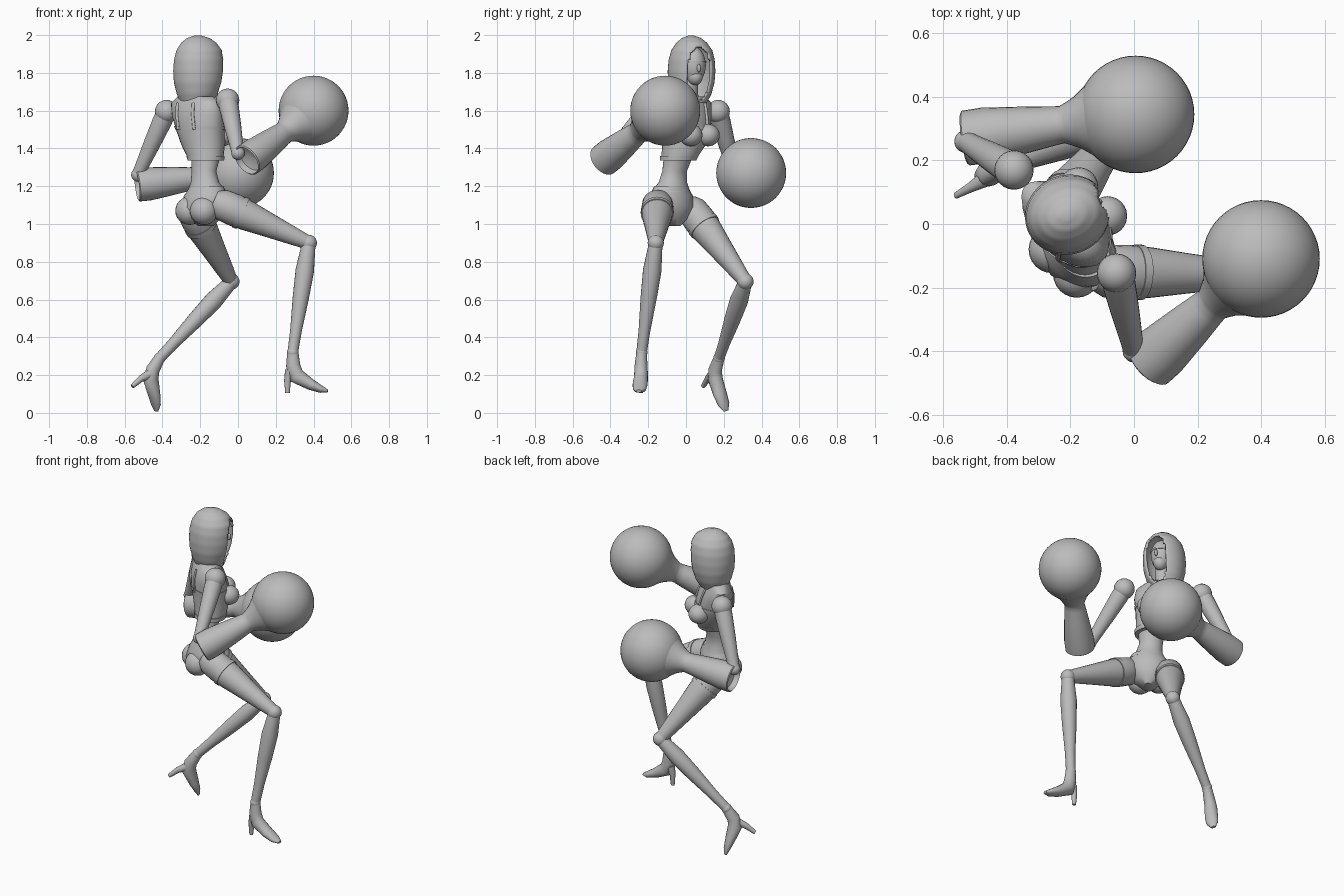
import bpy, bmesh, math
from mathutils import Vector as V

cube = bpy.data.objects.get("Cube")
if cube:
    bpy.data.objects.remove(cube)

grey = bpy.data.materials.new("plain_grey")
grey.use_nodes = True
grey.diffuse_color = (0.5, 0.5, 0.5, 1)
grey.node_tree.nodes["Principled BSDF"].inputs["Base Color"].default_value = (0.5, 0.5, 0.5, 1)

UP = V((0, 0, 1))
FRONT = V((0.7, 0.7, 0))       # direction the chest faces
SIDE = V((0.7, -0.7, 0))       # body left
FACE = V((math.cos(0.38), math.sin(0.38), 0))
FACE_SIDE = FACE.cross(UP)


def finish(name, bm, angle=45):
    bmesh.ops.recalc_face_normals(bm, faces=bm.faces)
    me = bpy.data.meshes.new(name)
    bm.to_mesh(me)
    bm.free()
    me.materials.append(grey)
    me.shade_smooth()
    me.set_sharp_from_angle(angle=math.radians(angle))
    ob = bpy.data.objects.new(name, me)
    bpy.context.collection.objects.link(ob)
    return ob


def loft(name, points, radii, side=None, axis=None, n=20, caps=True, keep=None):
    """Skin elliptical rings along a path; radii are numbers or (side, depth)."""
    bm = bmesh.new()
    pts = [V(p) for p in points]
    rings = []
    for i, p in enumerate(pts):
        t = axis or (pts[min(i + 1, len(pts) - 1)] - pts[max(i - 1, 0)])
        t = t.normalized()
        s = side or (UP if abs(t.z) < 0.8 else V((1, 0, 0)))
        s = (s - t * s.dot(t)).normalized()
        d = t.cross(s)
        a, b = radii[i] if isinstance(radii[i], tuple) else (radii[i], radii[i])
        rings.append([bm.verts.new(p + s * a * math.cos(k * math.tau / n)
                                   + d * b * math.sin(k * math.tau / n)) for k in range(n)])
    for r, q in zip(rings, rings[1:]):
        for k in range(n):
            bm.faces.new((r[k], r[(k + 1) % n], q[(k + 1) % n], q[k]))
    if caps:
        bm.faces.new(rings[0])
        bm.faces.new(rings[-1])
    if keep:
        drop = [f for f in bm.faces if not keep(f.calc_center_median())]
        bmesh.ops.delete(bm, geom=drop, context='FACES')
    return finish(name, bm)


def ball(name, center, r, scale=(1, 1, 1), yaw=0, segs=32):
    bm = bmesh.new()
    bmesh.ops.create_uvsphere(bm, u_segments=segs, v_segments=segs // 2, radius=r)
    ob = finish(name, bm)
    ob.location, ob.scale, ob.rotation_euler = center, scale, (0, 0, yaw)
    return ob


def limb(name, a, b, profile, **kw):
    """Straight limb with (fraction, radius) stations."""
    a, b = V(a), V(b)
    return loft(name, [a.lerp(b, t) for t, r in profile], [r for t, r in profile],
                axis=b - a, **kw)


# Torso and pelvis
def body_loft(name, rows, grow=0.0, **kw):
    return loft(name, [(x, y, z) for x, y, z, a, b in rows],
                [(a + grow, b + grow) for x, y, z, a, b in rows],
                side=SIDE, axis=UP, n=28, **kw)


chest = [(-0.17, -0.04, 1.34, .095, .09), (-0.185, -0.01, 1.42, .125, .105),
         (-0.2, 0.0, 1.5, .145, .11), (-0.215, 0.0, 1.58, .165, .1),
         (-0.225, 0.005, 1.64, .165, .08), (-0.225, 0.01, 1.675, .12, .06)]
body_loft("chest", chest)
body_loft("waist", [(-0.165, -0.08, 1.17, .115, .09), (-0.175, -0.07, 1.22, .08, .07),
                    (-0.18, -0.06, 1.28, .07, .06), (-0.17, -0.04, 1.36, .08, .075)])
body_loft("pelvis", [(-0.17, -0.07, 0.99, .03, .05), (-0.18, -0.08, 1.03, .09, .09),
                     (-0.18, -0.08, 1.09, .13, .115), (-0.17, -0.08, 1.15, .13, .1),
                     (-0.165, -0.08, 1.2, .095, .08)])
body_loft("corset_hem", [(-0.17, -0.042, 1.335, .095, .09), (-0.172, -0.035, 1.36, .102, .094)], .004)
body_loft("harness_band", [(-0.2, 0.0, 1.5, .145, .11), (-0.204, 0, 1.52, .15, .108)], .004)
for sign, tag in ((1, "left"), (-1, "right")):
    # Bust, seat and harness straps
    ball(tag + "_bust", V((-0.185, 0.015, 1.47)) + SIDE * sign * .065 + FRONT * .08,
         .062, (1, 1, .95), segs=24)
    ball(tag + "_seat", V((-0.18, -0.08, 1.07)) + SIDE * sign * .055 - FRONT * .055,
         .075, segs=24)
    for face in (1, -1):
        rows = [(V(c[:3]) + SIDE * sign * .06 + FRONT * face * c[4] * .95 / .99) for c in chest[2:5]]
        loft(tag + "_strap", rows, [(.009, .007)] * 3, side=SIDE, n=8)
loft("neck", [(-0.222, 0.015, 1.65), (-0.2, 0.02, 1.7), (-0.195, 0.025, 1.8)], [.055, .043, .043])

# Head inside an open hood
hood_mid = V((-0.215, 0.027, 0))
rows = [(1.64, .085, .085, -.005), (1.69, .108, .11, 0), (1.75, .122, .128, .003),
        (1.81, .125, .135, .006), (1.87, .12, .133, .008), (1.92, .106, .122, .01),
        (1.96, .078, .095, .008), (1.985, .048, .06, .005), (1.997, .015, .02, .003)]


def hood_wall(c):
    """False inside the pointed face opening."""
    p = c - hood_mid
    w = .072 * max(0, 1 - ((c.z - 1.79) / .15) ** 2) ** .5
    return not (p.dot(FACE) > 0.03 and abs(p.dot(FACE_SIDE)) < w)


fine = []
for r, q in zip(rows, rows[1:]):
    fine += [tuple(r[i] + (q[i] - r[i]) * s / 4 for i in range(4)) for s in range(4)]
fine.append(rows[-1])
hood = loft("hood", [hood_mid + FACE * f + UP * z for z, a, b, f in fine],
            [(a, b) for z, a, b, f in fine], side=FACE_SIDE, axis=UP, n=64, keep=hood_wall)
shell = hood.modifiers.new("cloth_thickness", 'SOLIDIFY')
shell.thickness = .012
head = hood_mid + FACE * .035 + UP * 1.84
ball("head", head, .085, (.85, .75, 1.15), .38)
ball("chin", head + FACE * .022 - UP * .06, .045, (1, .9, 1), .38, 24)
ball("nose", head + FACE * .075 - UP * .015, .014, (1, .7, 1.6), .38, 12)
loft("mask_band", [head + UP * .012, head + UP * .024], [(.066, .075)] * 2,
     side=FACE_SIDE, axis=UP, n=32)

# Arms: shoulder, elbow, forearm mouth, large round fist
arms = {"left": ((-.055, -.155, 1.655), (0, -.40, 1.375), (.045, -.44, 1.335), (.4, -.11, 1.6)),
        "right": ((-.378, .17, 1.595), (-.53, .26, 1.26), (-.535, .27, 1.205), (.005, .345, 1.27))}
for tag, (shoulder, elbow, mouth, fist) in arms.items():
    ball(tag + "_shoulder", shoulder, .062, segs=24)
    limb(tag + "_upper_arm", shoulder, elbow, [(0, .05), (.15, .052), (.5, .045), (.85, .036), (1, .033)])
    ball(tag + "_elbow", elbow, .036, segs=20)
    limb(tag + "_forearm", mouth, fist,
         [(.1, .03), (.06, .074), (0, .08), (.01, .087), (.12, .088), (.35, .074),
          (.52, .062), (.57, .059), (.6, .066), (.66, .082), (.74, .115)], n=28)
    ball(tag + "_fist", fist, .185, segs=48)

# Legs: hip, knee, ankle, shoe points (arch, ball of foot, toe) and heel (top, tip)
legs = {"left": ((-.09, -.15, 1.105), (.375, -.16, .9), (.29, -.235, .32),
                 [(.292, -.238, .25), (.31, -.238, .195), (.385, -.243, .15), (.44, -.246, .125), (.475, -.25, .115)],
                 [(.275, -.236, .225), (.262, -.236, .17), (.262, -.238, .105)]),
        "right": ((-.245, .03, 1.075), (-.035, .315, .695), (-.415, .175, .29),
                  [(-.45, .155, .23), (-.462, .155, .18), (-.445, .18, .1), (-.435, .2, .045), (-.433, .212, .01)],
                  [(-.467, .142, .205), (-.515, .115, .18), (-.56, .09, .14)])}
for tag, (hip, knee, ankle, shoe, heel) in legs.items():
    limb(tag + "_thigh", hip, knee,
         [(-.08, .06), (0, .082), (.15, .086), (.3, .08), (.55, .064), (.85, .046), (1, .036)], n=24)
    limb(tag + "_thigh_band", hip, knee, [(.2, .088), (.25, .087)], n=24)
    ball(tag + "_knee", knee, .043, segs=24)
    limb(tag + "_shin", knee, ankle,
         [(0, .036), (.08, .04), (.25, .049), (.5, .043), (.8, .031), (1, .028)])
    ball(tag + "_ankle", ankle, .031, segs=20)
    toe_dir = V(shoe[-1]) - V(shoe[0])
    width = toe_dir.cross(V(heel[-1]) - V(shoe[0]))
    loft(tag + "_shoe", [ankle] + shoe, [(.028, .03), (.034, .038), (.037, .043),
                                         (.04, .03), (.035, .02), (.015, .008)], side=width, n=18)
    loft(tag + "_heel", heel, [(.026, .026), (.016, .018), (.01, .012)], side=width, n=12)
